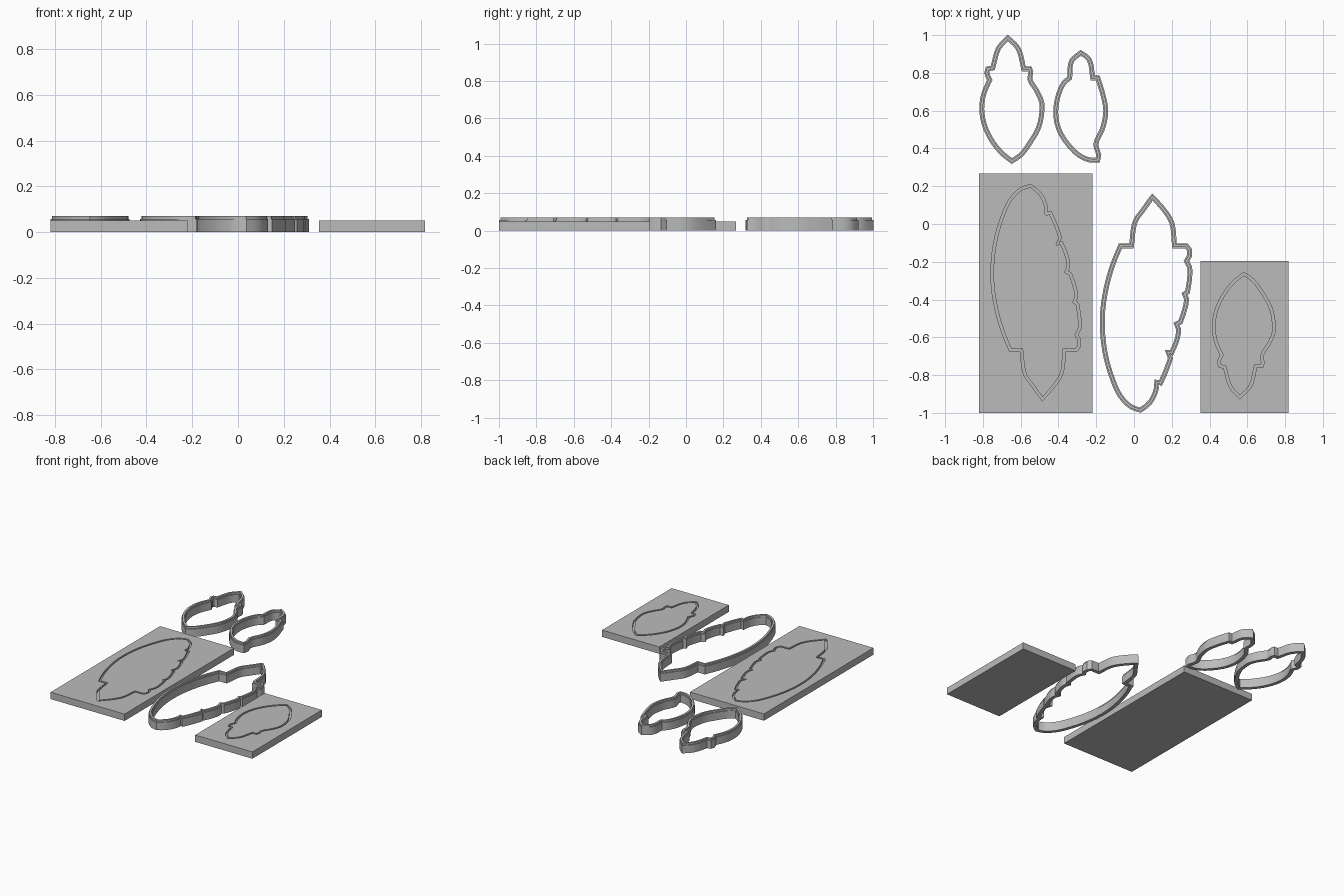
import bpy
import bmesh
from math import radians
from mathutils import Vector

UNIT = 0.0053          # size of one outline step
PLATE_HEIGHT = 0.05
GROOVE_DEPTH = 0.015

if "Cube" in bpy.data.objects:
    bpy.data.objects.remove(bpy.data.objects["Cube"], do_unlink=True)

grey = bpy.data.materials.new("plain grey")
grey.use_nodes = True
grey.diffuse_color = (0.5, 0.5, 0.5, 1)
grey.node_tree.nodes["Principled BSDF"].inputs["Base Color"].default_value = grey.diffuse_color

# Outlines, clockwise from the tip, in steps around each part's own middle
BROAD_BUD = [(-4, 61), (6, 51), (12, 30), (18, 30), (19, 27), (18, 20), (25, 8), (30, -4),
             (30, -13), (27, -28), (18, -44), (9, -56), (0, -62), (-9, -55), (-19, -43),
             (-27, -27), (-30, -10), (-28, 5), (-22, 19), (-25, 26), (-24, 30), (-19, 31),
             (-13, 51)]
SLIM_BUD = [(0, 53), (8, 47), (12, 28), (17, 28), (22, 12), (25, -5), (22, -22), (15, -39),
            (18, -49), (17, -54), (9, -54), (-2, -49), (-13, -38), (-22, -23), (-25, -7),
            (-22, 12), (-16, 24), (-11, 28), (-9, 45)]
NOTCHED_POD = [(6, 106), (19, 91), (25, 81), (28, 57), (40, 57), (43, 53), (43, 47), (40, 42),
               (43, 36), (43, 24), (41, 11), (38, 9), (40, 4), (38, -7), (34, -19), (30, -21),
               (32, -26), (30, -38), (25, -50), (21, -49), (24, -55), (19, -69), (14, -80),
               (10, -79), (10, -85), (3, -100), (-6, -107), (-15, -104), (-26, -93),
               (-35, -73), (-42, -46), (-44, -13), (-40, 16), (-33, 40), (-26, 57),
               (-15, 57), (-11, 82), (-4, 92)]


def smooth_outline(steps, flip):
    """Closed path that curves through gentle bends and keeps sharp corners."""
    pts = [Vector((x, -y if flip else y)) * UNIT for x, y in steps]
    count = len(pts)
    tangents = []
    for i, p in enumerate(pts):
        before, after = p - pts[i - 1], pts[(i + 1) % count] - p
        gentle = before.angle(after) < radians(42)
        tangents.append((before.normalized() + after.normalized()).normalized() if gentle else None)
    path = []
    for i, p in enumerate(pts):
        j = (i + 1) % count
        q = pts[j]
        chord = q - p
        a = tangents[i] * chord.length if tangents[i] else chord
        b = tangents[j] * chord.length if tangents[j] else chord
        parts = max(1, round(chord.length / 0.025))
        for k in range(parts):
            t = k / parts
            path.append(p * (2 * t**3 - 3 * t**2 + 1) + a * (t**3 - 2 * t**2 + t)
                        + q * (3 * t**2 - 2 * t**3) + b * (t**3 - t**2))
    return path


def finish(obj):
    obj.data.materials.clear()
    obj.data.materials.append(grey)
    bpy.ops.object.select_all(action="DESELECT")
    obj.select_set(True)
    bpy.context.view_layer.objects.active = obj
    bpy.ops.object.shade_smooth_by_angle(angle=radians(30))


def make_object(name, bm, location):
    bmesh.ops.recalc_face_normals(bm, faces=bm.faces[:])
    mesh = bpy.data.meshes.new(name)
    bm.to_mesh(mesh)
    bm.free()
    obj = bpy.data.objects.new(name, mesh)
    obj.location = (*location, 0)
    bpy.context.collection.objects.link(obj)
    return obj


def sweep_wall(name, steps, profile, location, flip=False):
    """Sweep a closed (offset, height) profile around an outline."""
    path = smooth_outline(steps, flip)
    bm = bmesh.new()
    rings = []
    for i, p in enumerate(path):
        before = (p - path[i - 1]).normalized()
        after = (path[(i + 1) % len(path)] - p).normalized()
        n1, n2 = Vector((-before.y, before.x)), Vector((-after.y, after.x))
        miter = (n1 + n2).normalized()
        miter /= max(miter.dot(n1), 0.75)
        rings.append([bm.verts.new((*(p + miter * off), z)) for off, z in profile])
    size = len(profile)
    for i, ring in enumerate(rings):
        last = rings[i - 1]
        for k in range(size):
            n = (k + 1) % size
            bm.faces.new((last[k], ring[k], ring[n], last[n]))
    return make_object(name, bm, location)


# Cutter walls: thick band with a thinner blade along the top
right_half = [(0.013, 0), (0.013, 0.058), (0.007, 0.058), (0.007, 0.071)]
cutter_profile = right_half + [(-off, z) for off, z in reversed(right_half)]
for name, outline, spot in (("broad_bud_cutter", BROAD_BUD, (-0.647, 0.662)),
                            ("slim_bud_cutter", SLIM_BUD, (-0.282, 0.625)),
                            ("notched_pod_cutter", NOTCHED_POD, (0.066, -0.418))):
    finish(sweep_wall(name, outline, cutter_profile, spot))


def grooved_plate(name, x_range, y_range, outline, spot):
    """Flat plate with the flipped outline carved into its top."""
    bm = bmesh.new()
    bmesh.ops.create_cube(bm, size=1)
    for v in bm.verts:
        v.co = (x_range[v.co.x > 0], y_range[v.co.y > 0], PLATE_HEIGHT if v.co.z > 0 else 0)
    plate = make_object(name, bm, (0, 0))
    floor, above = PLATE_HEIGHT - GROOVE_DEPTH, PLATE_HEIGHT + 0.02
    groove = sweep_wall("groove_tool", outline,
                        [(0.007, floor), (0.007, above), (-0.007, above), (-0.007, floor)],
                        spot, flip=True)
    groove.hide_render = True
    carve = plate.modifiers.new("groove", "BOOLEAN")
    carve.operation = "DIFFERENCE"
    carve.solver = "EXACT"
    carve.use_self = True
    carve.object = groove
    bpy.context.view_layer.objects.active = plate
    bpy.ops.object.modifier_apply(modifier=carve.name)
    bpy.data.objects.remove(groove, do_unlink=True)
    finish(plate)


# Stamp plates
grooved_plate("large_plate", (-0.82, -0.22), (-1, 0.268), NOTCHED_POD, (-0.517, -0.365))
grooved_plate("small_plate", (0.353, 0.817), (-1, -0.195), BROAD_BUD, (0.581, -0.593))
